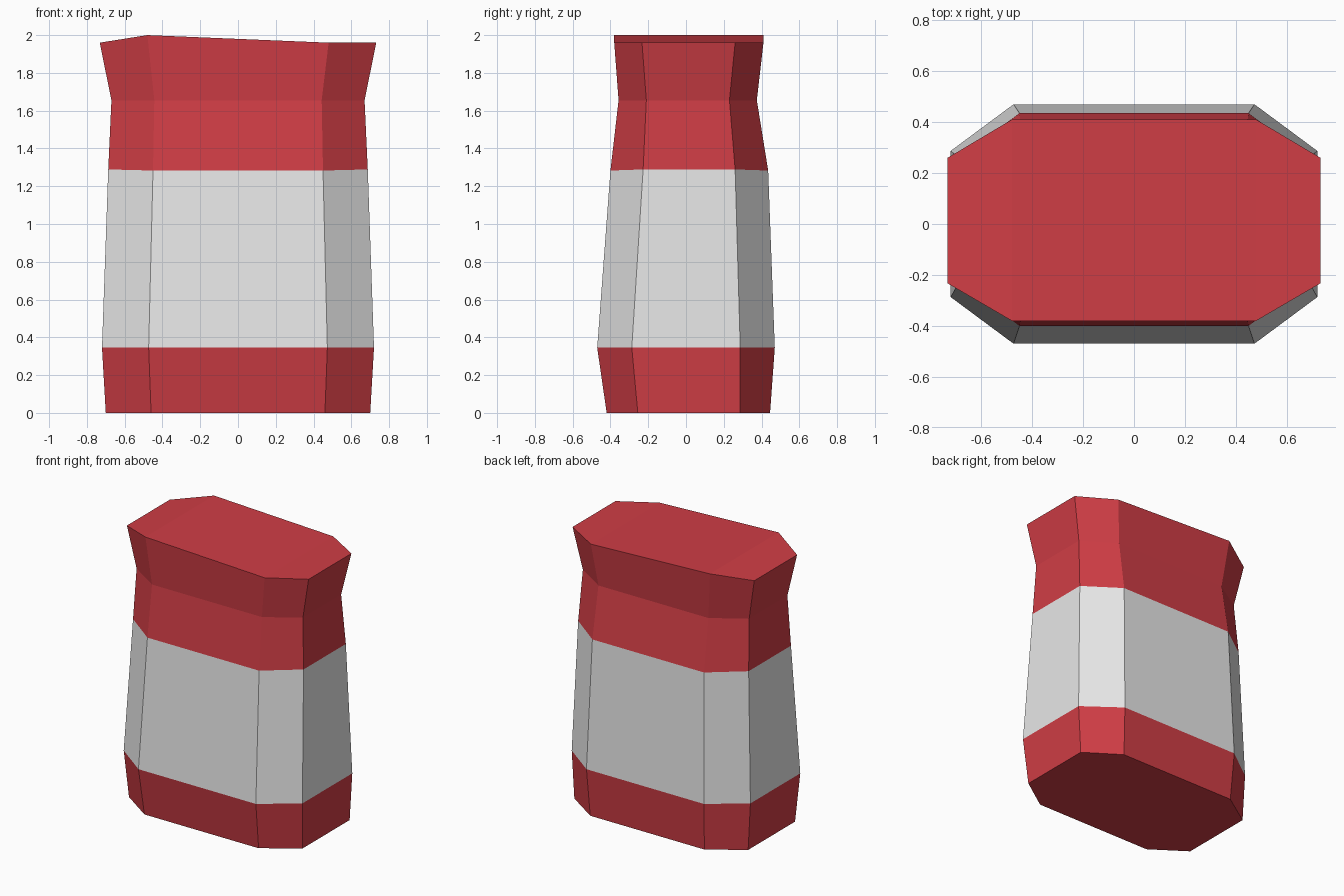
import bpy
import bmesh

if "Cube" in bpy.data.objects:
    bpy.data.objects.remove(bpy.data.objects["Cube"])


def material(name, rgb):
    m = bpy.data.materials.new(name)
    m.diffuse_color = (*rgb, 1.0)
    m.use_nodes = True
    m.node_tree.nodes["Principled BSDF"].inputs["Base Color"].default_value = m.diffuse_color
    return m


RED = material("red", (0.63, 0.047, 0.06))
WHITE = material("off white", (0.80, 0.80, 0.80))

# Eight-sided cross-sections: z, side half width, corner half width,
# front y, front side y, back side y, back y
SECTIONS = [
    (0.00, 0.70, 0.46, -0.42, -0.255, 0.285, 0.445),
    (0.345, 0.72, 0.473, -0.47, -0.287, 0.287, 0.47),
    (1.283, 0.687, 0.45, -0.40, -0.227, 0.26, 0.435),
    (1.655, 0.67, 0.443, -0.357, -0.21, 0.23, 0.375),
    (1.96, 0.732, 0.48, -0.38, -0.233, 0.26, 0.41),
]


def ring(bm, z, side, corner, front, front_side, back_side, back):
    pts = [(-corner, front), (corner, front), (side, front_side), (side, back_side),
           (corner, back), (-corner, back), (-side, back_side), (-side, front_side)]
    return [bm.verts.new((x, y, z)) for x, y in pts]


bm = bmesh.new()
rings = [ring(bm, *s) for s in SECTIONS]

# Raised left ridge on the top
for i in (0, 5):
    rings[-1][i].co.z = 2.0
# Waist line dips slightly at front and back
for i in (2, 3, 6, 7):
    rings[2][i].co.z += 0.006

# Walls, with the second band white
for band, (low, high) in enumerate(zip(rings, rings[1:])):
    for i in range(8):
        j = (i + 1) % 8
        f = bm.faces.new((low[i], low[j], high[j], high[i]))
        f.material_index = 1 if band == 1 else 0

# Base and three-panel top
bm.faces.new(rings[0][::-1])
t = rings[-1]
for idx in ((0, 1, 4, 5), (1, 2, 3, 4), (0, 5, 6, 7)):
    bm.faces.new([t[i] for i in idx])

mesh = bpy.data.meshes.new("banded_body")
bm.to_mesh(mesh)
bm.free()
mesh.materials.append(RED)
mesh.materials.append(WHITE)
body = bpy.data.objects.new("banded_body", mesh)
bpy.context.collection.objects.link(body)
